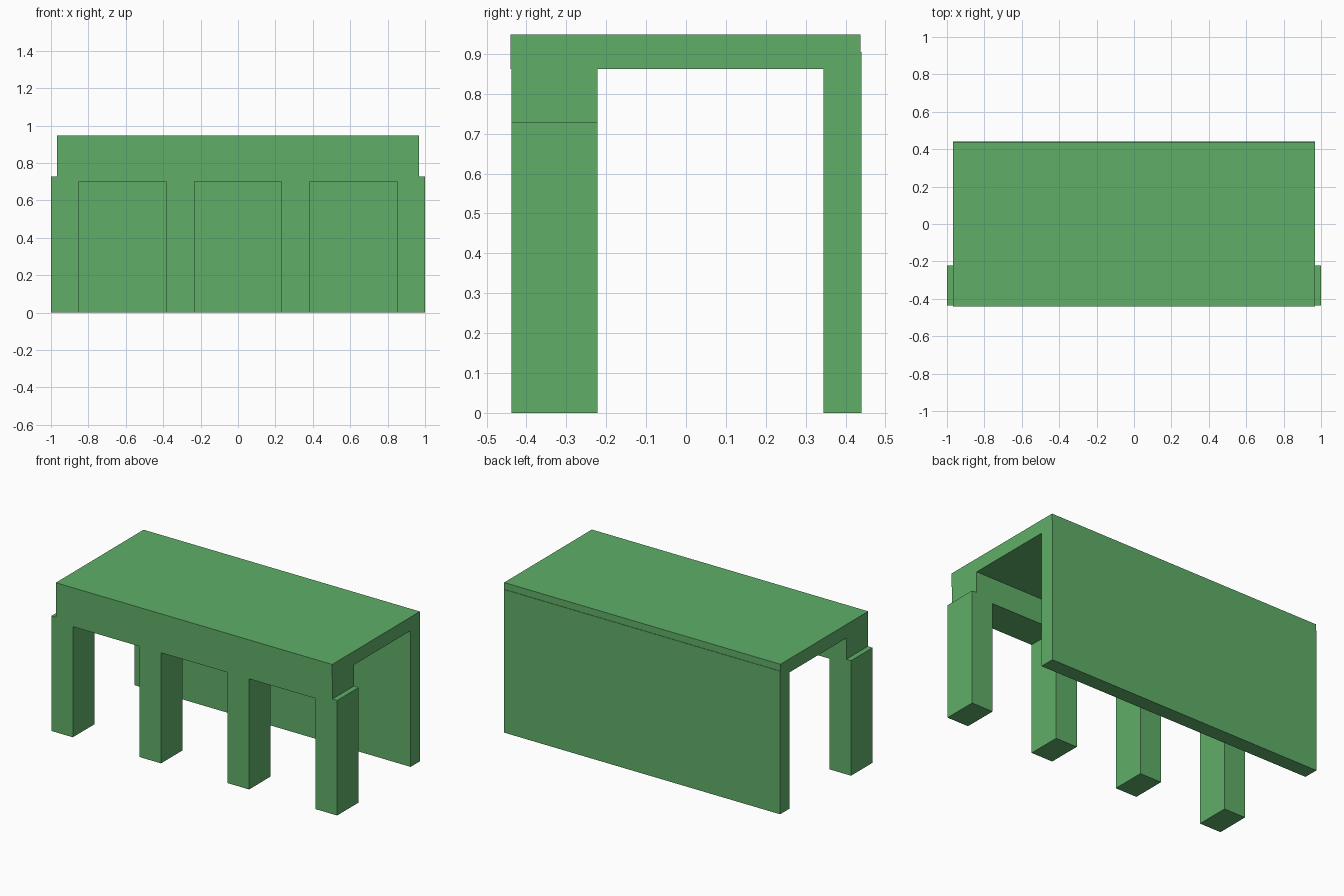
import bpy
import bmesh
from mathutils import Vector

cube = bpy.data.objects.get("Cube")
if cube:
    bpy.data.objects.remove(cube, do_unlink=True)

# Single green material
GREEN = (0.115, 0.43, 0.14, 1)
green = bpy.data.materials.new("leaf_green")
green.use_nodes = True
green.diffuse_color = GREEN
green.node_tree.nodes["Principled BSDF"].inputs["Base Color"].default_value = GREEN


def extrude_profile(name, points, sweep):
    """Fill a closed outline and sweep it into a solid."""
    bm = bmesh.new()
    face = bm.faces.new([bm.verts.new(p) for p in points])
    result = bmesh.ops.extrude_face_region(bm, geom=[face], use_keep_orig=True)
    moved = [v for v in result["geom"] if isinstance(v, bmesh.types.BMVert)]
    bmesh.ops.translate(bm, verts=moved, vec=Vector(sweep))
    bmesh.ops.recalc_face_normals(bm, faces=bm.faces)
    mesh = bpy.data.meshes.new(name)
    bm.to_mesh(mesh)
    bm.free()
    mesh.materials.append(green)
    obj = bpy.data.objects.new(name, mesh)
    bpy.context.collection.objects.link(obj)
    return obj


ROOF_X = 0.967       # half length of roof and back wall
ROOF_BOTTOM = 0.862
ROOF_TOP = 0.948
BACK = 0.44

# Roof and back wall: one side outline with a fine step below the roof edge
side = [(-BACK, ROOF_BOTTOM), (0.345, ROOF_BOTTOM), (0.345, 0), (BACK, 0),
        (BACK, 0.905), (0.437, 0.905), (0.437, ROOF_TOP), (-BACK, ROOF_TOP)]
extrude_profile("roof_and_back_wall", [(-ROOF_X, y, z) for y, z in side],
                (2 * ROOF_X, 0, 0))

# Front colonnade: four square pillars, a lintel and shouldered ends
FRONT, INNER = -0.437, -0.222
OPENING_TOP, SHOULDER = 0.70, 0.728
outline = [(-1, 0)]
for centre in (-0.617, 0, 0.617):
    left, right = centre - 0.233, centre + 0.233
    outline += [(left, 0), (left, OPENING_TOP), (right, OPENING_TOP), (right, 0)]
outline += [(1, 0), (1, SHOULDER), (ROOF_X, SHOULDER), (ROOF_X, ROOF_BOTTOM),
            (-ROOF_X, ROOF_BOTTOM), (-ROOF_X, SHOULDER), (-1, SHOULDER)]
extrude_profile("front_colonnade", [(x, FRONT, z) for x, z in outline],
                (0, INNER - FRONT, 0))
